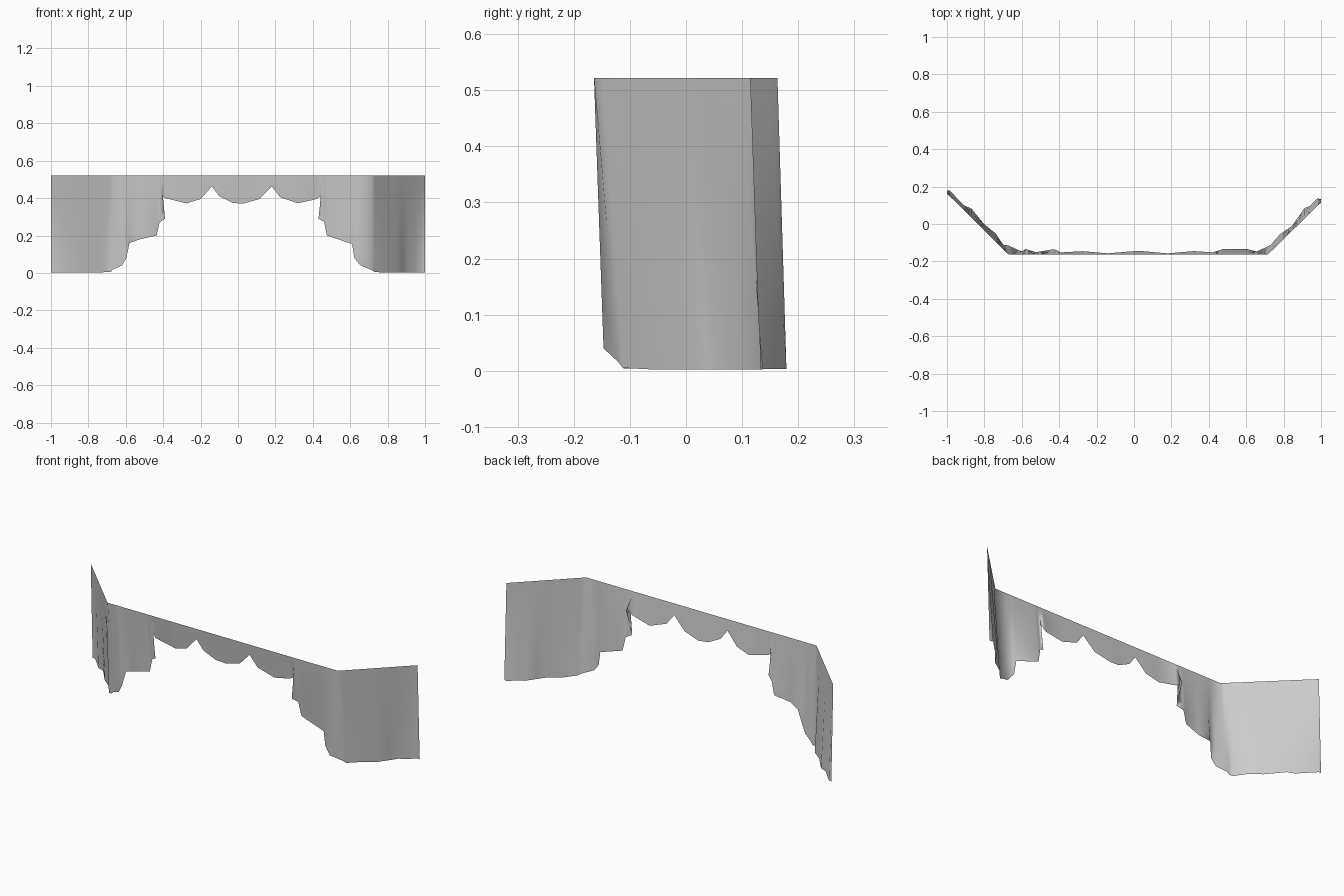
import bpy, bmesh

H = 0.522   # height of the straight top edge
ROWS = 6

# Straight bay-shaped top edge (x, y)
rail = [(-1, .163), (-.67, -.164), (.715, -.164), (1, .115)]

# Pleat line of the free lower edge, seen from above (x, y)
pleats = [(-1, .179), (-.985, .179), (-.91, .10), (-.87, .083), (-.80, -.002),
          (-.74, -.05), (-.70, -.11), (-.665, -.116), (-.60, -.149), (-.58, -.133),
          (-.53, -.151), (-.45, -.145), (-.43, -.133), (-.39, -.152), (-.28, -.145),
          (-.14, -.157), (.02, -.143), (.18, -.157), (.32, -.145), (.43, -.152),
          (.475, -.133), (.53, -.151), (.61, -.135), (.655, -.147), (.72, -.118),
          (.735, -.11), (.78, -.055), (.845, -.01), (.88, .04), (.91, .083),
          (.945, .10), (.98, .137), (1, .133)]

# Lower outline of the front panel: stepped tails and three swags (x, z)
outline = [(-.70, .004), (-.68, .005), (-.67, .018), (-.62, .04), (-.597, .08),
           (-.58, .16), (-.525, .18), (-.435, .20), (-.42, .27), (-.39, .29),
           (-.413, .42), (-.39, .40), (-.275, .372), (-.20, .395), (-.14, .463),
           (-.10, .41), (-.03, .375), (.025, .37), (.115, .395), (.18, .463),
           (.225, .405), (.32, .372), (.42, .395), (.457, .42), (.43, .29),
           (.46, .275), (.475, .20), (.61, .155), (.622, .08), (.655, .04),
           (.715, .015), (.73, .005)]


def lookup(line, x):
    for (xa, ya), (xb, yb) in zip(line, line[1:]):
        if x <= xb:
            return ya + (yb - ya) * (x - xa) / (xb - xa)
    return line[-1][1]


# Side wings hang to the floor
left = [(x, .003) for x, y in pleats if x < -.71]
right = [(x, .002) for x, y in pleats if x > .735]
hem = left + outline + right
top_x = sorted(x for x, z in hem)

# Draped sheet: straight at the rail, fuller towards the hem
bm = bmesh.new()
cols = []
for tx, (x, z) in zip(top_x, hem):
    ty, y = lookup(rail, tx), lookup(pleats, x)
    col = []
    for r in range(ROWS + 1):
        t = r / ROWS
        col.append(bm.verts.new((tx + (x - tx) * t, ty + (y - ty) * t, H + (z - H) * t)))
    cols.append(col)
for a, b in zip(cols, cols[1:]):
    for r in range(ROWS):
        bm.faces.new((a[r], b[r], b[r + 1], a[r + 1]))
for f in bm.faces:
    f.smooth = True
bm.normal_update()

me = bpy.data.meshes.new("curtain_valance")
bm.to_mesh(me)
bm.free()
bpy.context.collection.objects.link(bpy.data.objects.new("curtain_valance", me))
